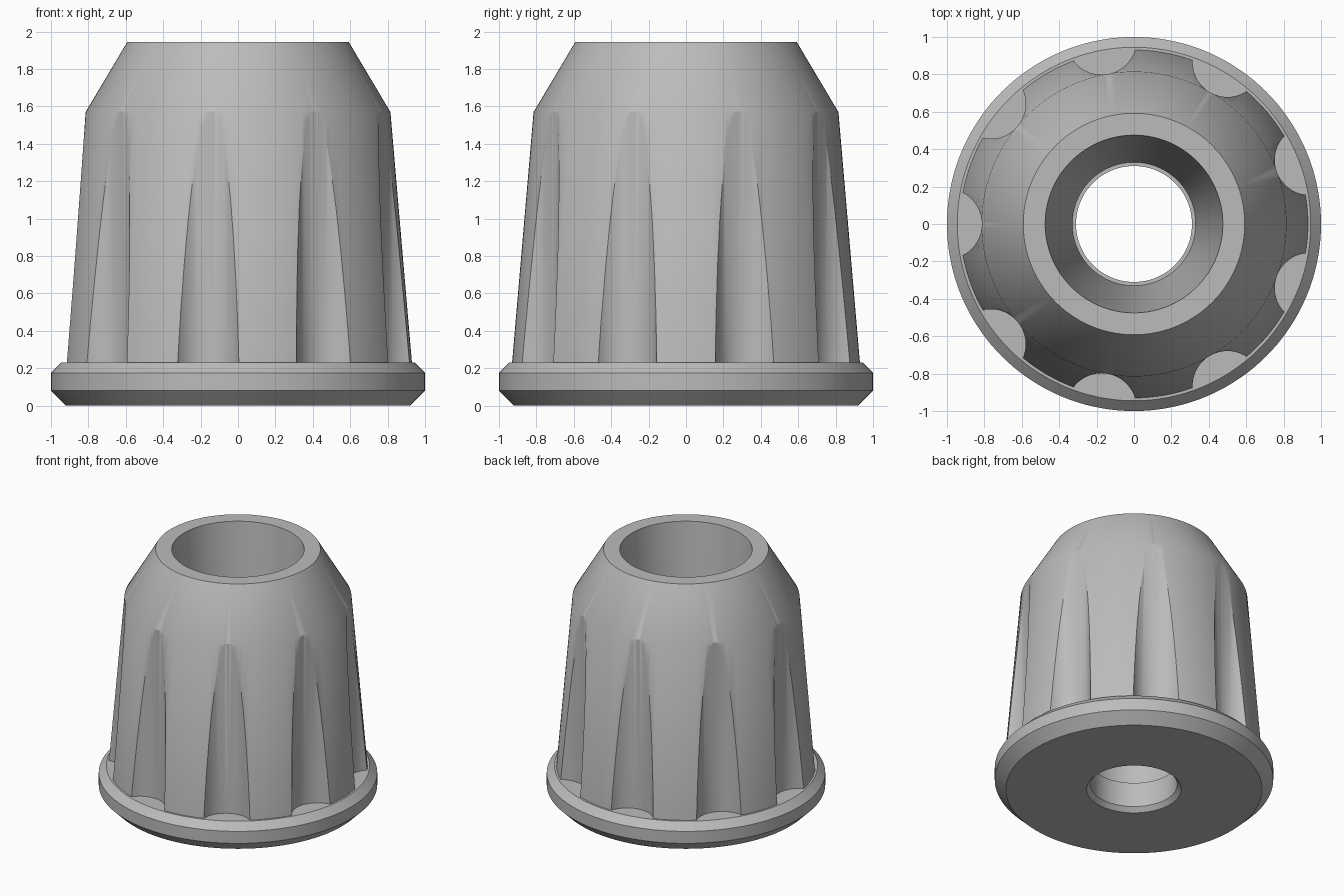
import bpy, bmesh, math
from math import cos, sin, tau

cube = bpy.data.objects.get("Cube")
if cube:
    bpy.data.objects.remove(cube, do_unlink=True)

grey = bpy.data.materials.new("plain grey")
grey.use_nodes = True
grey.diffuse_color = (0.5, 0.5, 0.5, 1)
grey.node_tree.nodes["Principled BSDF"].inputs["Base Color"].default_value = grey.diffuse_color

FLANGE_TOP = 0.23
GROOVES = 9


def lathe(name, profile, steps):
    """Revolve a closed (radius, z) profile around the z axis."""
    bm = bmesh.new()
    rings = [[bm.verts.new((r * cos(tau * i / steps), r * sin(tau * i / steps), z))
              for r, z in profile] for i in range(steps)]
    n = len(profile)
    for i in range(steps):
        a, b = rings[i], rings[(i + 1) % steps]
        for j in range(n):
            k = (j + 1) % n
            bm.faces.new((a[j], b[j], b[k], a[k]))
    bmesh.ops.recalc_face_normals(bm, faces=bm.faces)
    mesh = bpy.data.meshes.new(name)
    bm.to_mesh(mesh)
    bm.free()
    mesh.materials.append(grey)
    obj = bpy.data.objects.new(name, mesh)
    bpy.context.collection.objects.link(obj)
    return obj


# Fluted cap: flange, drafted wall, conical shoulder, tapered socket and bore
cap = lathe("fluted_cap", [
    (0.34, 0), (0.92, 0), (1.0, 0.08), (1.0, 0.175), (0.945, FLANGE_TOP),
    (0.93, FLANGE_TOP), (0.815, 1.57), (0.592, 1.945),
    (0.475, 1.945), (0.33, FLANGE_TOP), (0.31, FLANGE_TOP), (0.31, 0.035),
], 144)

# Vertical round cutters for the grip grooves
bm = bmesh.new()
for i in range(GROOVES):
    a = math.pi + tau * i / GROOVES
    made = bmesh.ops.create_cone(bm, cap_ends=True, segments=48,
                                 radius1=0.187, radius2=0.187, depth=1.5)
    bmesh.ops.translate(bm, verts=made["verts"],
                        vec=(cos(a), sin(a), FLANGE_TOP + 0.75))
mesh = bpy.data.meshes.new("groove_cutters")
bm.to_mesh(mesh)
bm.free()
mesh.materials.append(grey)
cutters = bpy.data.objects.new("groove_cutters", mesh)
bpy.context.collection.objects.link(cutters)
cutters.hide_render = True

# Cut the grooves, then smooth the round walls
cut = cap.modifiers.new("grooves", 'BOOLEAN')
cut.operation = 'DIFFERENCE'
cut.solver = 'EXACT'
cut.object = cutters
bpy.context.view_layer.objects.active = cap
cap.select_set(True)
bpy.ops.object.modifier_apply(modifier=cut.name)
bpy.data.objects.remove(cutters, do_unlink=True)
bpy.ops.object.shade_smooth_by_angle(angle=math.radians(30))
